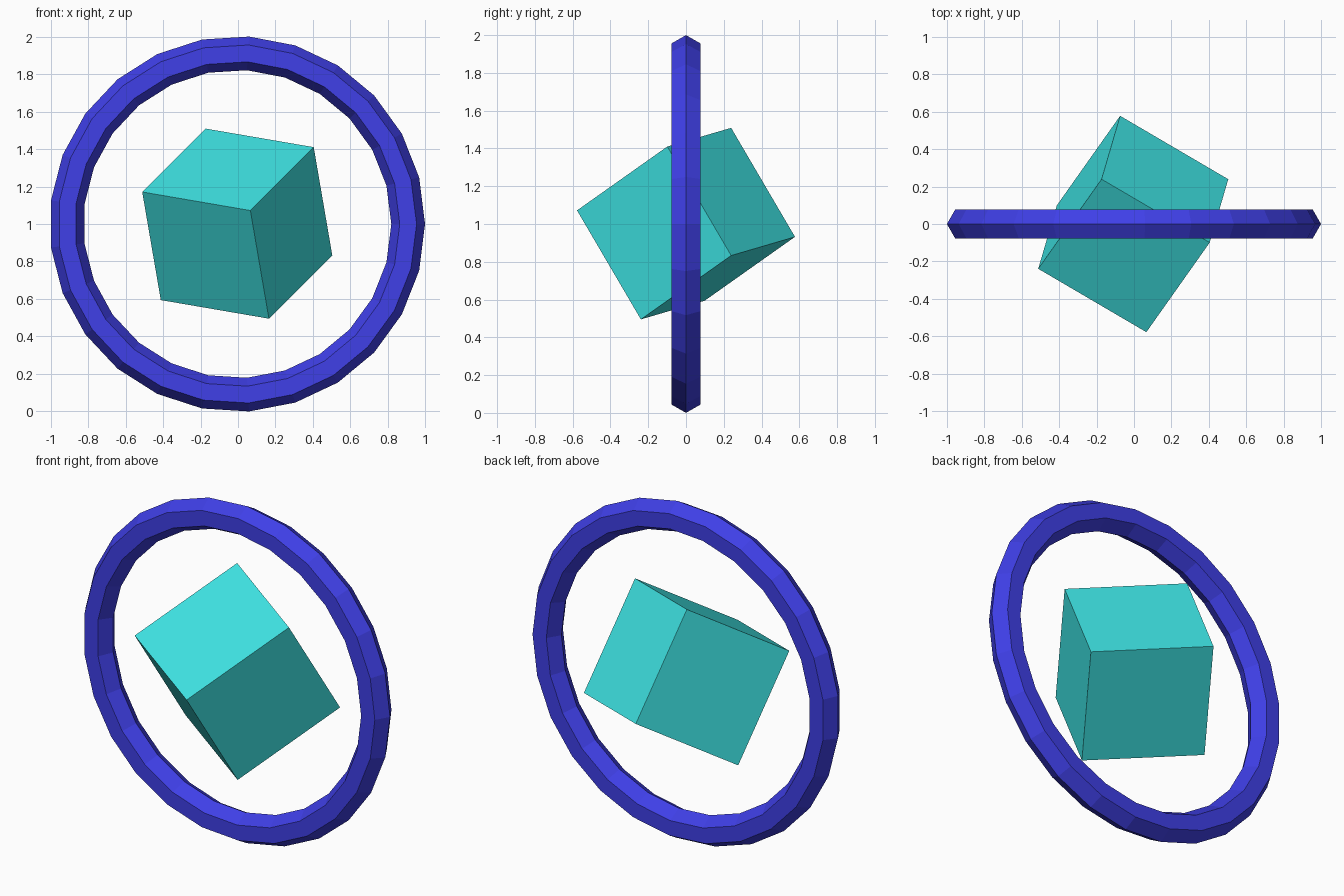
import bpy
from math import radians
from mathutils import Matrix, Vector

if "Cube" in bpy.data.objects:
    bpy.data.objects.remove(bpy.data.objects["Cube"])

CENTRE = Vector((-0.004, 0, 1.0))


def paint(obj, name, colour):
    mat = bpy.data.materials.new(name)
    mat.diffuse_color = (*colour, 1)
    mat.use_nodes = True
    mat.node_tree.nodes["Principled BSDF"].inputs["Base Color"].default_value = mat.diffuse_color
    obj.data.materials.append(mat)


# Upright ring: 25 segments with a hexagonal section
bpy.ops.mesh.primitive_torus_add(major_segments=25, minor_segments=6,
                                 major_radius=0.912, minor_radius=0.09,
                                 location=CENTRE, rotation=(radians(90), 0, 0))
ring = bpy.context.object
ring.name = "ring"
paint(ring, "blue", (0.05, 0.05, 0.8))

# Tilted cube floating in the middle of the ring
bpy.ops.mesh.primitive_cube_add(size=0.676)
cube = bpy.context.object
cube.name = "cube"
cube.matrix_world = (Matrix.Translation(CENTRE + Vector((0, 0, 0.002)))
                     @ Matrix.Rotation(radians(45), 4, Vector((1, 0, -1))))
paint(cube, "teal", (0.05, 0.8, 0.8))

for obj in (ring, cube):
    obj.data.shade_flat()
